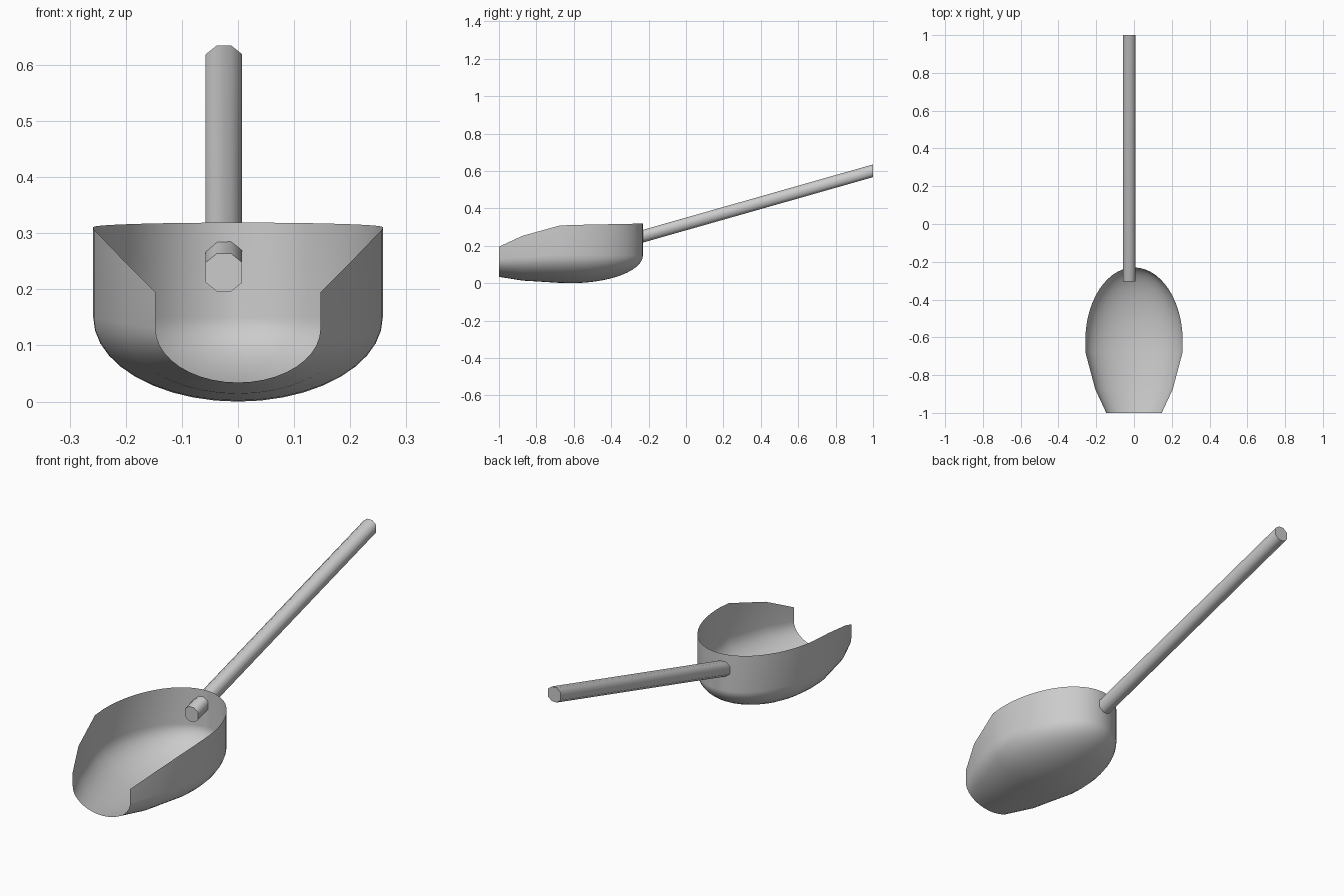
import bpy, bmesh, math

if "Cube" in bpy.data.objects:
    bpy.data.objects.remove(bpy.data.objects["Cube"], do_unlink=True)

metal = bpy.data.materials.new("light grey metal")
metal.use_nodes = True
GREY = (0.6, 0.6, 0.6, 1)
metal.diffuse_color = GREY
metal.node_tree.nodes["Principled BSDF"].inputs["Base Color"].default_value = GREY


def loft(name, sections, closed, angle):
    """Skin a list of cross-sections into one smooth-shaded object."""
    bm = bmesh.new()
    rows = [[bm.verts.new(p) for p in sec] for sec in sections]
    n = len(rows[0])
    for a, b in zip(rows, rows[1:]):
        for i in range(n if closed else n - 1):
            j = (i + 1) % n
            bm.faces.new((a[i], a[j], b[j], b[i]))
    if closed:
        bm.faces.new(rows[0])
        bm.faces.new(rows[-1])
    bmesh.ops.remove_doubles(bm, verts=bm.verts, dist=0.0005)
    bmesh.ops.recalc_face_normals(bm, faces=bm.faces)
    mesh = bpy.data.meshes.new(name)
    bm.to_mesh(mesh)
    bm.free()
    obj = bpy.data.objects.new(name, mesh)
    bpy.context.collection.objects.link(obj)
    mesh.materials.append(metal)
    bpy.ops.object.select_all(action="DESELECT")
    obj.select_set(True)
    bpy.context.view_layer.objects.active = obj
    bpy.ops.object.shade_smooth_by_angle(angle=math.radians(angle))
    return obj


def bowl_section(y, half_width, rim, spring, bottom, steps=20):
    """Upright walls above a half-elliptical floor."""
    pts = [(-half_width, y, rim)]
    for i in range(steps + 1):
        a = math.pi * i / steps
        pts.append((-half_width * math.cos(a), y,
                    spring - (spring - bottom) * math.sin(a)))
    return pts + [(half_width, y, rim)]


# Scoop bowl: open tapered mouth, then a rounded back
sections = [
    bowl_section(-1.0, 0.147, 0.195, 0.13, 0.034),
    bowl_section(-0.875, 0.205, 0.253, 0.14, 0.014),
    bowl_section(-0.68, 0.257, 0.307, 0.15, 0.002),
]
BACK_STEPS = 14
for k in range(BACK_STEPS + 1):
    a = math.pi / 2 * k / BACK_STEPS
    y = -0.62 + 0.39 * math.sin(a)
    rim = 0.311 + 0.008 * math.sin(a)
    sections.append(bowl_section(y, 0.258 * math.cos(a), rim, 0.15,
                                 0.15 - 0.15 * math.cos(a)))
loft("scoop_bowl", sections, False, 50)

# Eight-sided sloping handle, ends cut upright, poking through the back wall
quarter = [(0.0325, 0.018), (0.0125, 0.034)]
outline = quarter + [(-x, z) for x, z in reversed(quarter)]
outline += [(-x, -z) for x, z in outline]
ends = [(-0.305, 0.23), (1.0, 0.601)]
loft("handle", [[(x - 0.025, y, z + cz) for x, z in outline]
                for y, cz in ends], True, 60)
